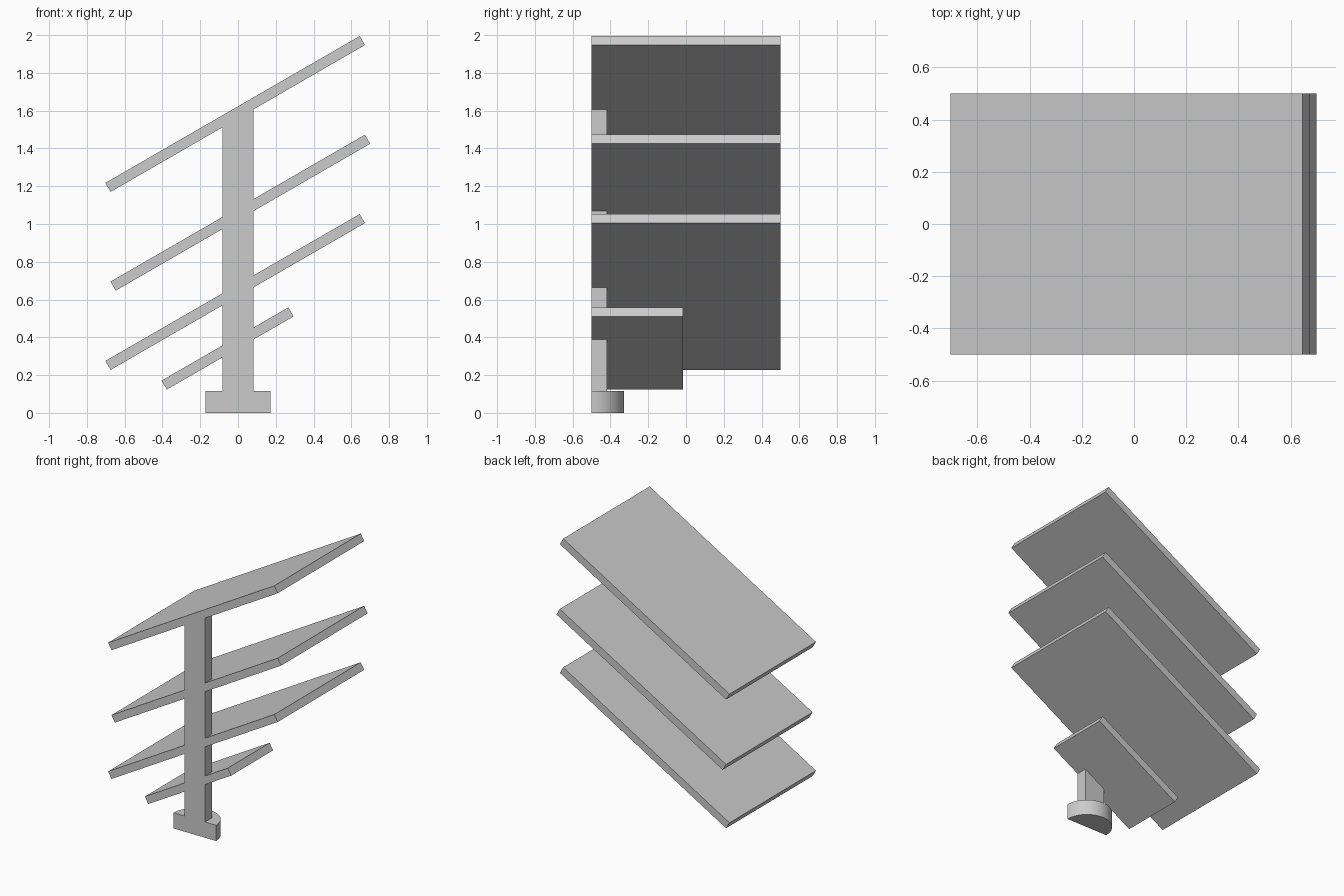
import bpy, bmesh, math

if "Cube" in bpy.data.objects:
    bpy.data.objects.remove(bpy.data.objects["Cube"], do_unlink=True)

FRONT = -0.5
SLOPE = math.radians(30)
THICK = 0.055

grey = bpy.data.materials.new("plain_grey")
grey.use_nodes = True
grey.diffuse_color = (0.6, 0.6, 0.6, 1)
grey.node_tree.nodes["Principled BSDF"].inputs["Base Color"].default_value = (0.6, 0.6, 0.6, 1)


def extrude_profile(name, points, y0, y1):
    """Prism from a closed outline in the xz plane."""
    bm = bmesh.new()
    face = bm.faces.new([bm.verts.new((x, y0, z)) for x, z in points])
    new = bmesh.ops.extrude_face_region(bm, geom=[face])["geom"]
    bmesh.ops.translate(bm, vec=(0, y1 - y0, 0),
                        verts=[g for g in new if isinstance(g, bmesh.types.BMVert)])
    return finish(name, bm)


def finish(name, bm):
    bmesh.ops.recalc_face_normals(bm, faces=bm.faces)
    mesh = bpy.data.meshes.new(name)
    bm.to_mesh(mesh)
    bm.free()
    mesh.materials.append(grey)
    obj = bpy.data.objects.new(name, mesh)
    bpy.context.collection.objects.link(obj)
    return obj


# Sloping boards, flush at the front: name, centre x, centre z, length, back y
boards = [
    ("small_lower_board", -0.055, 0.341, 0.775, -0.015),
    ("lower_board", -0.015, 0.64, 1.555, 0.5),
    ("middle_board", 0.0125, 1.06, 1.555, 0.5),
    ("top_board", -0.015, 1.5825, 1.555, 0.5),
]
c, s = math.cos(SLOPE), math.sin(SLOPE)
for name, cx, cz, length, back in boards:
    corners = [(a * length / 2, b * THICK / 2) for a, b in ((-1, -1), (1, -1), (1, 1), (-1, 1))]
    outline = [(cx + u * c - v * s, cz + u * s + v * c) for u, v in corners]
    extrude_profile(name, outline, FRONT, back)

# Post with its top cut along the underside of the top board
half = 0.083
post_top = [1.56 - half * math.tan(SLOPE), 1.56 + half * math.tan(SLOPE)]
extrude_profile("post", [(-half, 0.1), (half, 0.1), (half, post_top[1]), (-half, post_top[0])],
                FRONT, FRONT + half)

# Half-round foot, flat side to the front
bm = bmesh.new()
steps, radius = 32, 0.172
arc = [math.pi * i / steps for i in range(steps + 1)]
face = bm.faces.new([bm.verts.new((radius * math.cos(a), FRONT + radius * math.sin(a), 0)) for a in arc])
new = bmesh.ops.extrude_face_region(bm, geom=[face])["geom"]
bmesh.ops.translate(bm, vec=(0, 0, 0.115), verts=[g for g in new if isinstance(g, bmesh.types.BMVert)])
foot = finish("foot", bm)
bpy.ops.object.select_all(action="DESELECT")
foot.select_set(True)
bpy.context.view_layer.objects.active = foot
bpy.ops.object.shade_smooth_by_angle(angle=math.radians(30))
